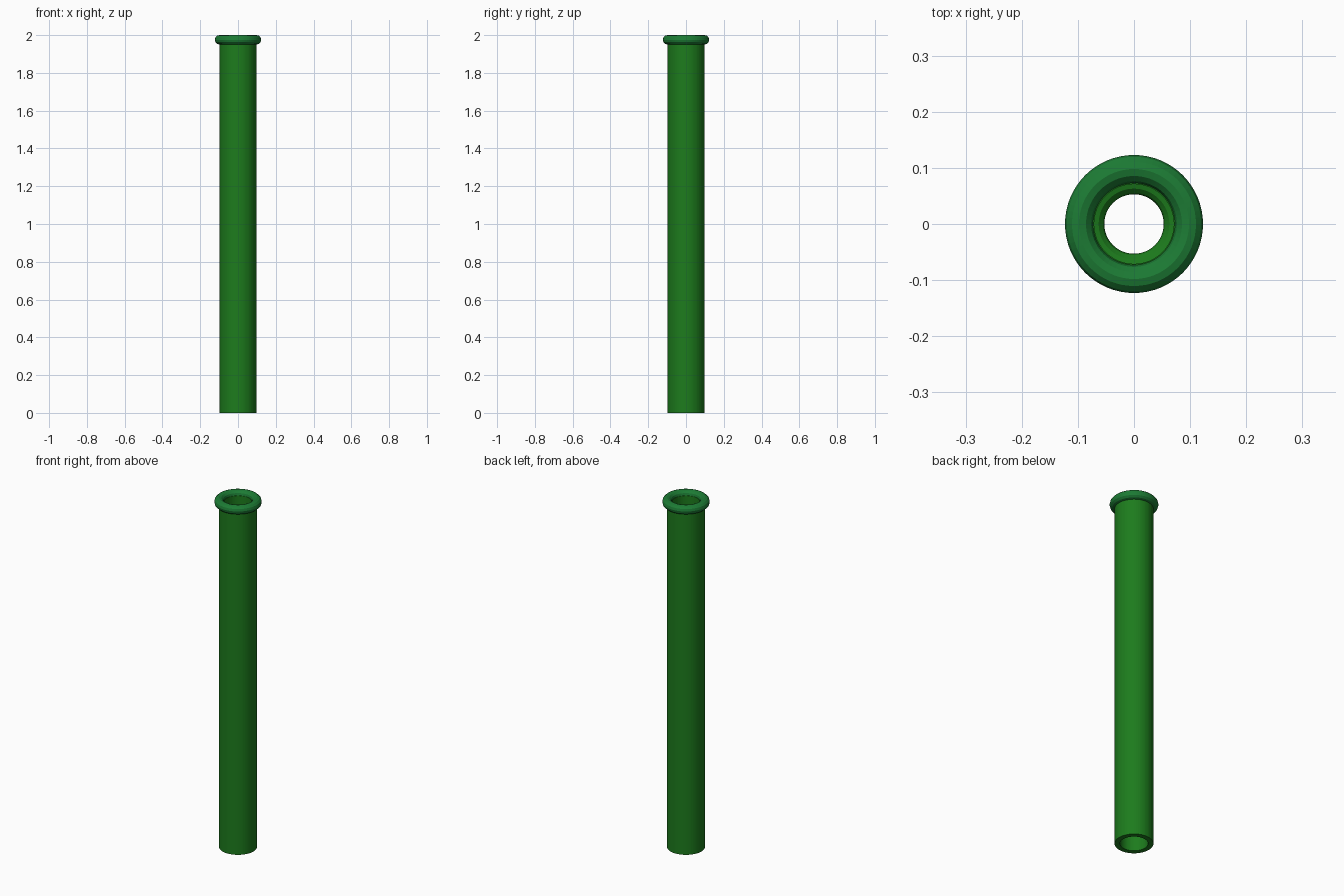
import bpy, bmesh, math

if "Cube" in bpy.data.objects:
    bpy.data.objects.remove(bpy.data.objects["Cube"])

SIDES = 64


def material(name, rgb):
    mat = bpy.data.materials.new(name)
    mat.diffuse_color = (*rgb, 1)
    mat.use_nodes = True
    mat.node_tree.nodes["Principled BSDF"].inputs["Base Color"].default_value = mat.diffuse_color
    return mat


def lathe(name, profile, mat):
    """Revolve a closed (radius, z) profile about the z axis."""
    bm = bmesh.new()
    rings = [[bm.verts.new((r * math.cos(a), r * math.sin(a), z)) for r, z in profile]
             for a in (2 * math.pi * i / SIDES for i in range(SIDES))]
    n = len(profile)
    for i in range(SIDES):
        a, b = rings[i], rings[(i + 1) % SIDES]
        for j in range(n):
            k = (j + 1) % n
            bm.faces.new((a[j], b[j], b[k], a[k]))
    bmesh.ops.recalc_face_normals(bm, faces=bm.faces)
    mesh = bpy.data.meshes.new(name)
    bm.to_mesh(mesh)
    bm.free()
    obj = bpy.data.objects.new(name, mesh)
    bpy.context.collection.objects.link(obj)
    mesh.materials.append(mat)
    return obj


def circle(r, z, radius, count=12):
    return [(r + radius * math.cos(2 * math.pi * i / count),
             z + radius * math.sin(2 * math.pi * i / count)) for i in range(count)]


tube_green = material("tube_green", (0.012, 0.20, 0.012))
rim_green = material("rim_green", (0.012, 0.20, 0.035))

# Hollow tube
lathe("tube", [(0.098, 0), (0.098, 1.975), (0.071, 1.975), (0.071, 0)], tube_green)
# Rounded rim at the mouth
lathe("mouth_rim", circle(0.098, 1.975, 0.025), rim_green)
# Narrowing ring inside the bore
lathe("inner_ring", circle(0.073, 1.0, 0.02), tube_green)
